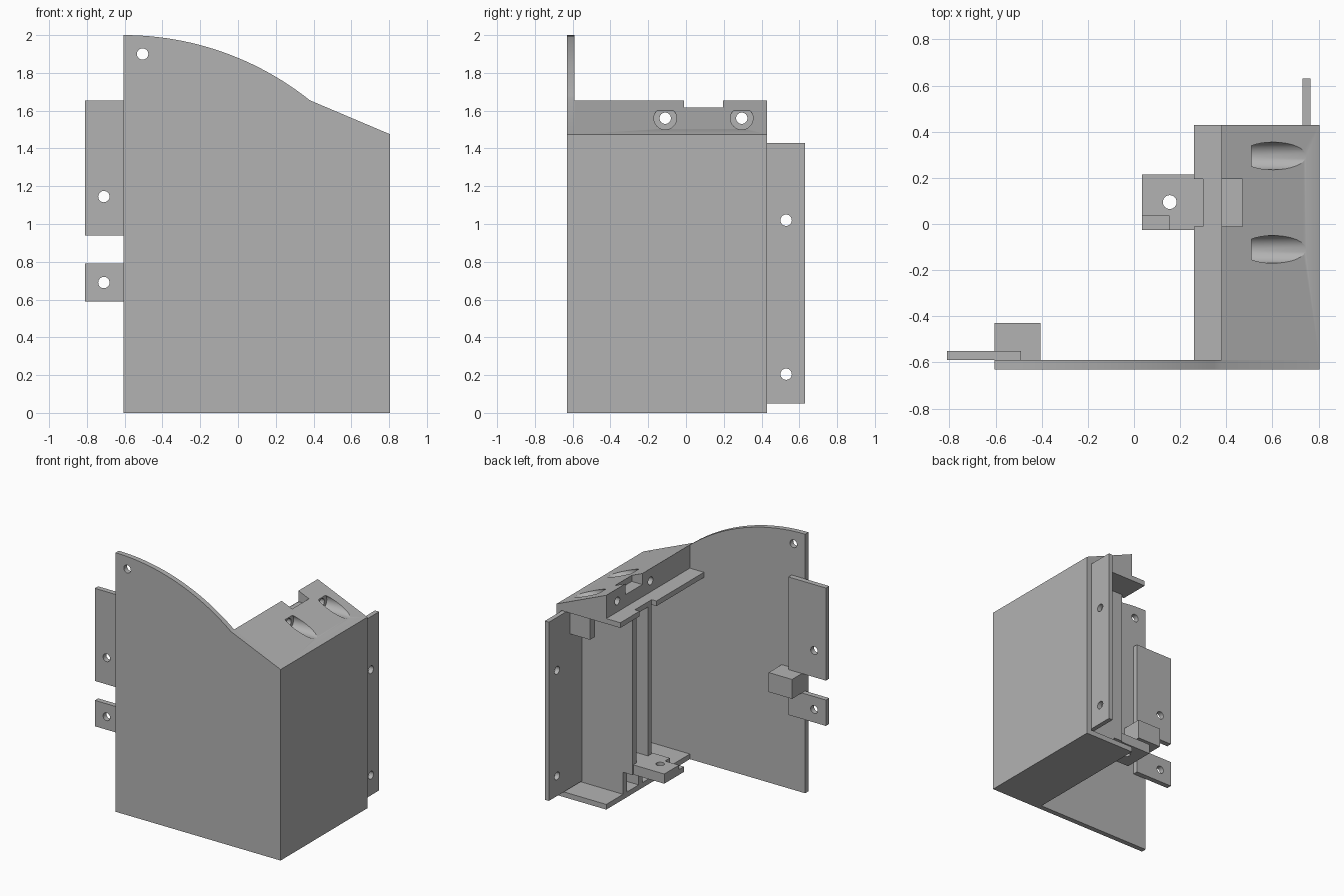
import bpy, bmesh, math
from mathutils import Matrix, Vector

old = bpy.data.objects.get("Cube")
if old:
    bpy.data.objects.remove(old, do_unlink=True)

grey = bpy.data.materials.new("plain grey")
grey.use_nodes = True
COLOUR = (0.45, 0.45, 0.45, 1)
grey.diffuse_color = COLOUR
grey.node_tree.nodes["Principled BSDF"].inputs["Base Color"].default_value = COLOUR

HOLE = 0.03
WALL = 0.04


def finish(name, bm):
    bmesh.ops.recalc_face_normals(bm, faces=bm.faces)
    mesh = bpy.data.meshes.new(name)
    bm.to_mesh(mesh)
    bm.free()
    mesh.materials.append(grey)
    obj = bpy.data.objects.new(name, mesh)
    bpy.context.collection.objects.link(obj)
    return obj


def box(name, x, y, z):
    bm = bmesh.new()
    bmesh.ops.create_cube(bm, size=1)
    for v in bm.verts:
        v.co = [r[0] + (c + 0.5) * (r[1] - r[0]) for c, r in zip(v.co, (x, y, z))]
    return finish(name, bm)


def extrude_y(name, profile, y0, y1):
    """Extrude an x-z outline from y0 to y1."""
    bm = bmesh.new()
    face = bm.faces.new([bm.verts.new((x, y0, z)) for x, z in profile])
    out = bmesh.ops.extrude_face_region(bm, geom=[face])
    moved = [g for g in out["geom"] if isinstance(g, bmesh.types.BMVert)]
    bmesh.ops.translate(bm, verts=moved, vec=(0, y1 - y0, 0))
    return finish(name, bm)


def rod(centre, axis, radius=HOLE, length=0.2):
    bm = bmesh.new()
    turn = Vector((0, 0, 1)).rotation_difference(Vector(axis)).to_matrix().to_4x4()
    bmesh.ops.create_cone(bm, cap_ends=True, segments=32, radius1=radius,
                          radius2=radius, depth=length,
                          matrix=Matrix.Translation(centre) @ turn)
    return finish("cutter", bm)


def cut(obj, *cutters):
    """Subtract each cutter and then discard it."""
    bpy.context.view_layer.objects.active = obj
    for c in cutters:
        c.hide_render = True
        mod = obj.modifiers.new("cut", "BOOLEAN")
        mod.operation = "DIFFERENCE"
        mod.solver = "EXACT"
        mod.object = c
        bpy.ops.object.modifier_apply(modifier=mod.name)
        bpy.data.objects.remove(c, do_unlink=True)


def smooth(obj):
    bpy.ops.object.select_all(action="DESELECT")
    obj.select_set(True)
    bpy.context.view_layer.objects.active = obj
    bpy.ops.object.shade_smooth_by_angle(angle=math.radians(25))


X, Y, Z = (1, 0, 0), (0, 1, 0), (0, 0, 1)
LEFT, RIGHT, FRONT, BACK = -0.605, 0.805, -0.63, 0.43
INNER = FRONT + WALL
STEP, PEAK, SHOULDER = 0.38, 1.655, 1.475

# Front panel with curved top
R, STEPS = 1.579, 24
end = math.asin((STEP - LEFT) / R)
arc = [(LEFT + R * math.sin(end * i / STEPS), 2 - R + R * math.cos(end * i / STEPS))
       for i in range(STEPS + 1)]
panel = extrude_y("front_panel", [(RIGHT, 0), (LEFT, 0)] + arc + [(RIGHT, SHOULDER)],
                  FRONT, INNER)
cut(panel, rod((-0.505, INNER, 1.9), Y))
smooth(panel)

# Side wall and floor
box("side_wall", (RIGHT - WALL, RIGHT), (INNER, BACK), (0, SHOULDER))
box("floor", (STEP, RIGHT - WALL), (INNER, BACK), (0, WALL))

# Sloped top with counterbored screw holes and a notch
top = extrude_y("sloped_top", [(STEP, SHOULDER), (RIGHT, SHOULDER), (STEP, PEAK)],
                INNER, BACK)
cutters = [box("cutter", (0.3, 0.47), (-0.01, 0.195), (1.57, 1.8))]
for y in (-0.11, 0.295):
    cutters += [rod((0.71, y, 1.56), X, 0.06, 0.4), rod((0.45, y, 1.56), X, HOLE, 0.3)]
cut(top, *cutters)
smooth(top)

# Ledge below the sloped top
ledge = box("top_ledge", (0.26, RIGHT - WALL), (INNER, BACK), (SHOULDER - WALL, SHOULDER))
cut(ledge, box("cutter", (0.2, 0.3), (-0.01, 0.195), (1.3, 1.6)))

# Two inner walls forming a slot
for name, y in (("slot_wall_front", (-0.01, 0.035)), ("slot_wall_back", (0.175, 0.225))):
    extrude_y(name, [(0.3, 0.21), (STEP, 0.21), (STEP, WALL), (RIGHT - WALL, WALL),
                     (RIGHT - WALL, SHOULDER - WALL), (0.3, SHOULDER - WALL)], *y)

# Lower tab with a corner step
tab = box("lower_tab", (0.035, STEP + 0.02), (-0.025, 0.215), (0.21, 0.285))
cut(tab, rod((0.155, 0.095, 0.25), Z),
    box("cutter", (0, 0.155), (-0.1, 0.035), (0.25, 0.4)))

# Rear flange and the stop block beside it
flange = box("rear_flange", (0.73, RIGHT - WALL), (0.225, 0.63), (0.05, 1.43))
cut(flange, *[rod((0.75, 0.53, z), X) for z in (0.205, 1.02)])
smooth(flange)
box("stop_block", (0.56, 0.73), (0.31, 0.37), (1.24, SHOULDER - WALL))

# Mounting tabs on the open edge, with a block between them
for name, z, hole in (("upper_tab", (0.94, PEAK), 1.145), ("small_tab", (0.59, 0.79), 0.69)):
    plate = box(name, (-0.81, -0.49), (INNER, INNER + WALL), z)
    cut(plate, rod((-0.71, INNER, hole), Y))
    smooth(plate)
box("spacer_block", (LEFT, -0.405), (INNER, -0.43), (0.79, 0.94))
